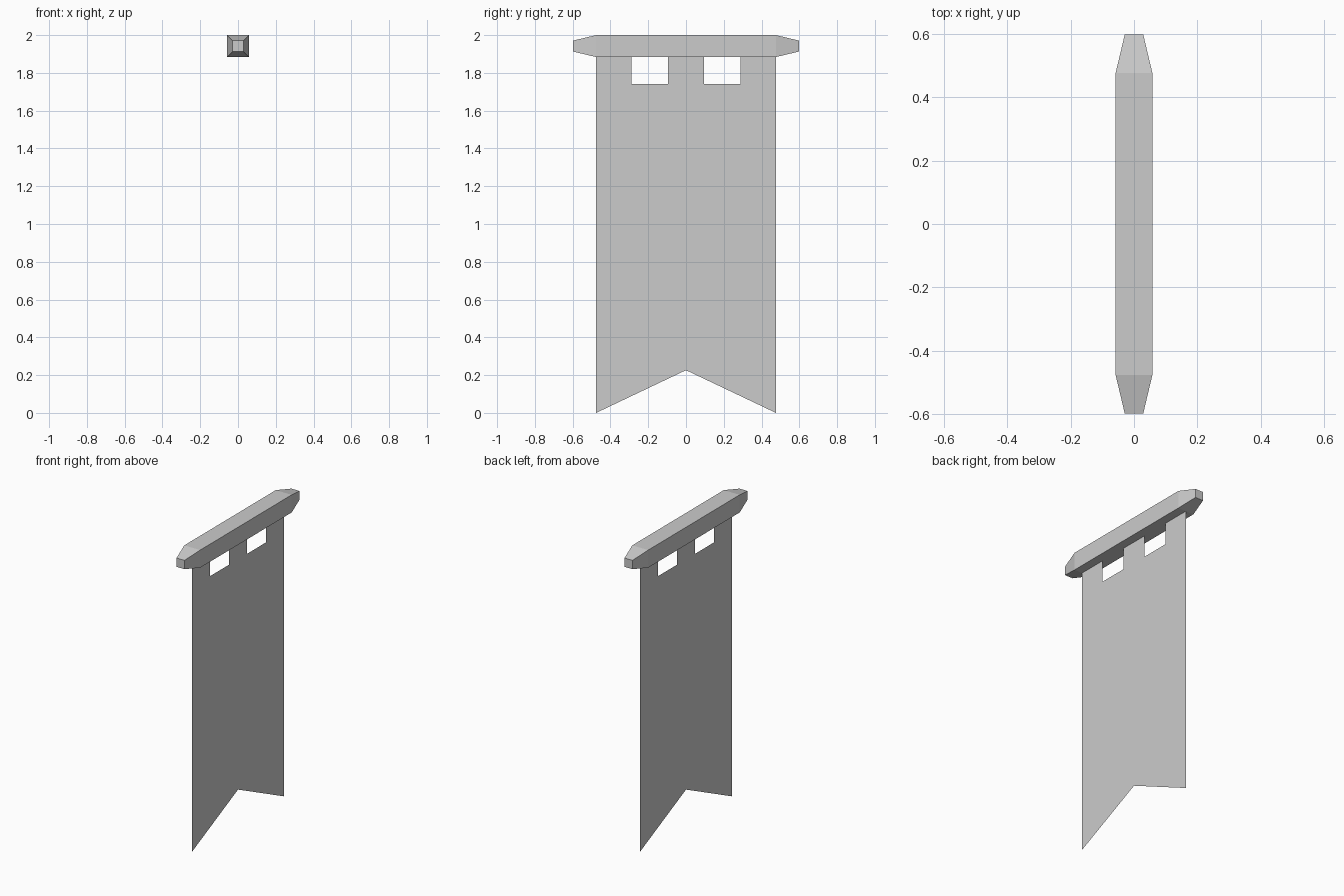
import bpy

if "Cube" in bpy.data.objects:
    bpy.data.objects.remove(bpy.data.objects["Cube"])

BAR_HALF, TIP_HALF = 0.058, 0.029
BAR_Z = 2.0 - BAR_HALF
BAR_BOTTOM = 2.0 - 2 * BAR_HALF


def make_object(name, verts, faces):
    mesh = bpy.data.meshes.new(name)
    mesh.from_pydata(verts, [], faces)
    mesh.update()
    obj = bpy.data.objects.new(name, mesh)
    bpy.context.collection.objects.link(obj)
    return obj


# Crossbar: square section swept along y, tapering at both ends
sections = [(-0.598, TIP_HALF), (-0.476, BAR_HALF), (0.476, BAR_HALF), (0.598, TIP_HALF)]
verts = [(sx * h, y, BAR_Z + sz * h) for y, h in sections
         for sx, sz in ((-1, -1), (1, -1), (1, 1), (-1, 1))]
faces = [(0, 1, 2, 3), (15, 14, 13, 12)]
for s in range(len(sections) - 1):
    for i in range(4):
        j = (i + 1) % 4
        a, b = 4 * s, 4 * (s + 1)
        faces.append((a + j, a + i, b + i, b + j))
make_object("crossbar", verts, faces)

# Cloth: single flat sheet with swallowtail hem and three hanging tabs
SLOT_Z = 1.742
half = [(0.476, 0.0), (0.476, BAR_BOTTOM), (0.289, BAR_BOTTOM), (0.289, SLOT_Z),
        (0.094, SLOT_Z), (0.094, BAR_BOTTOM)]
outline = [(0.0, 0.226)] + half + [(-y, z) for y, z in reversed(half)]
make_object("banner_cloth", [(0, y, z) for y, z in outline], [tuple(range(len(outline)))])
